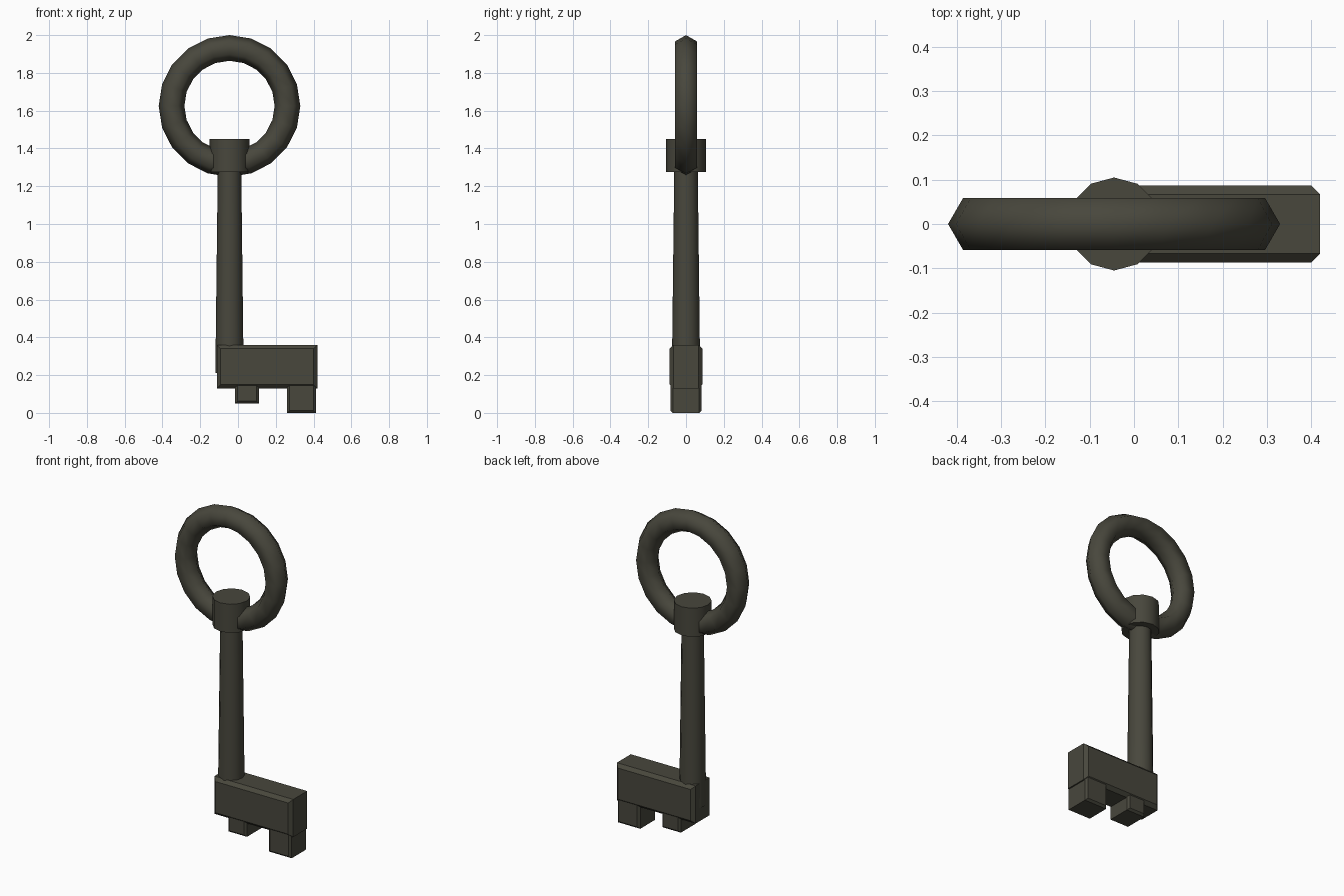
import bpy, bmesh, math

cube = bpy.data.objects.get("Cube")
if cube:
    bpy.data.objects.remove(cube, do_unlink=True)

AXIS = -0.045  # x of the shaft axis

iron = bpy.data.materials.new("dark_iron")
iron.use_nodes = True
colour = (0.065, 0.063, 0.046, 1)
iron.diffuse_color = colour
iron.node_tree.nodes["Principled BSDF"].inputs["Base Color"].default_value = colour


def finish(name):
    ob = bpy.context.object
    ob.name = name
    ob.data.materials.append(iron)
    return ob


def round_bar(name, r_low, r_high, z0, z1):
    """Twelve-sided upright bar with smooth sides and sharp rims."""
    bpy.ops.mesh.primitive_cone_add(vertices=12, radius1=r_low, radius2=r_high,
                                    depth=z1 - z0, location=(AXIS, 0, (z0 + z1) / 2))
    finish(name)
    bpy.ops.object.shade_smooth_by_angle(angle=math.radians(40))


def chamfered_block(name, x0, x1, z0, z1, half_depth, chamfer):
    """Block whose front and back faces have chamfered borders."""
    bpy.ops.mesh.primitive_cube_add(size=1)
    ob = finish(name)
    bm = bmesh.new()
    bm.from_mesh(ob.data)
    for v in bm.verts:
        v.co.x = x1 if v.co.x > 0 else x0
        v.co.y = half_depth if v.co.y > 0 else -half_depth
        v.co.z = z1 if v.co.z > 0 else z0
    rims = [e for e in bm.edges if e.verts[0].co.y == e.verts[1].co.y]
    bmesh.ops.bevel(bm, geom=rims, offset=chamfer, segments=1, affect='EDGES')
    bm.to_mesh(ob.data)
    bm.free()


# Ring handle
bpy.ops.mesh.primitive_torus_add(major_segments=20, minor_segments=6,
                                 major_radius=0.307, minor_radius=0.068,
                                 location=(AXIS, 0, 1.625),
                                 rotation=(math.pi / 2, 0, 0))
finish("ring_handle")
bpy.ops.object.shade_smooth()

# Collar and tapering shaft
round_bar("collar", 0.105, 0.105, 1.275, 1.45)
round_bar("shaft", 0.075, 0.062, 0.21, 1.30)

# Bit and its two teeth
chamfered_block("bit", -0.112, 0.42, 0.13, 0.36, 0.087, 0.02)
chamfered_block("inner_tooth", -0.015, 0.11, 0.05, 0.20, 0.082, 0.012)
chamfered_block("outer_tooth", 0.26, 0.412, 0.0, 0.20, 0.082, 0.012)
